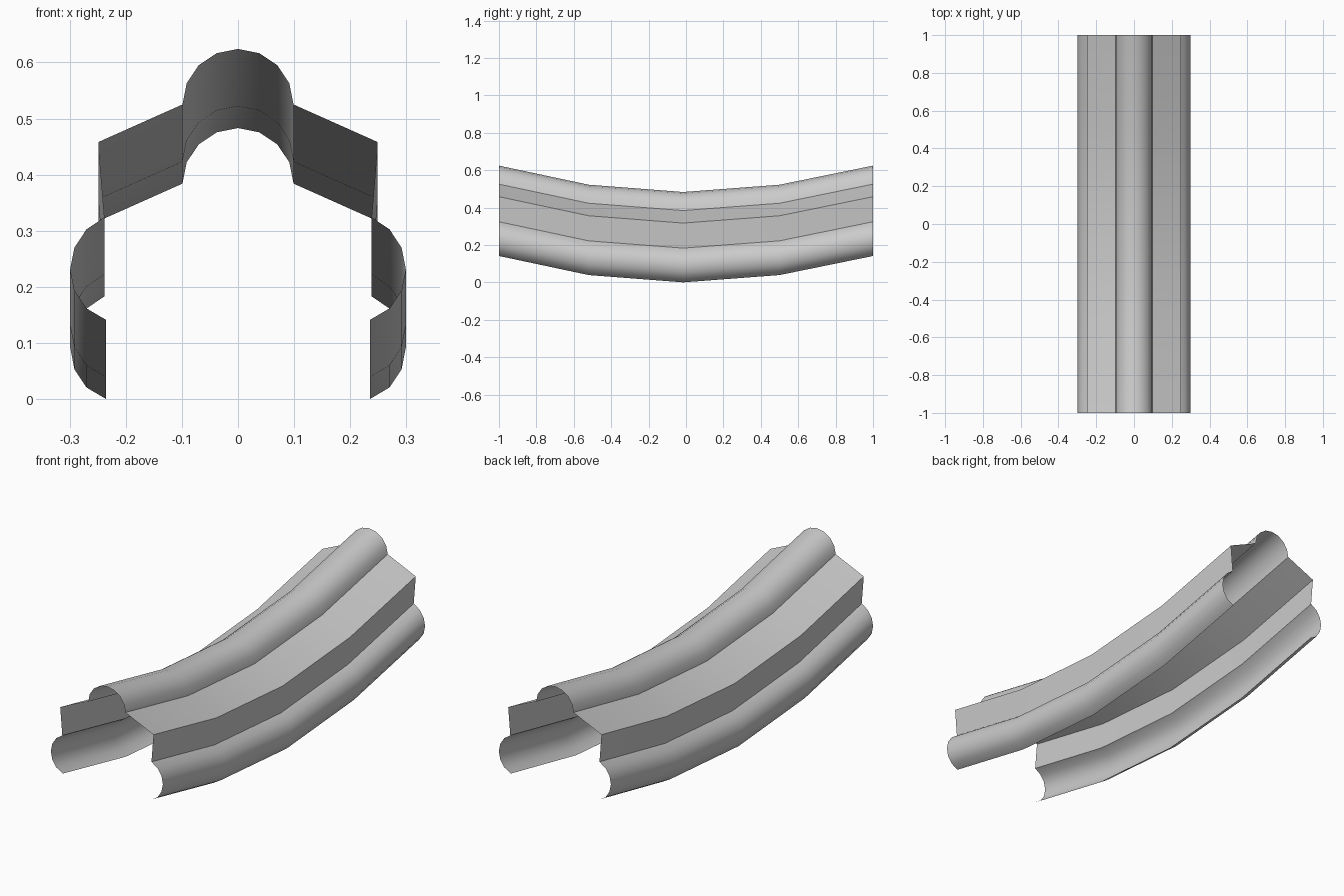
import bpy
import bmesh
from math import sin, cos, radians

if "Cube" in bpy.data.objects:
    bpy.data.objects.remove(bpy.data.objects["Cube"])

steel = bpy.data.materials.new("grey_steel")
steel.use_nodes = True
GREY = (0.6, 0.6, 0.6, 1)
steel.diffuse_color = GREY
steel.node_tree.nodes["Principled BSDF"].inputs["Base Color"].default_value = GREY

# Sagging path: (y, height above the lowest station)
PATH = [(-1, 0.141), (-0.52, 0.039), (-0.015, 0), (0.5, 0.039), (1, 0.141)]


def arc(cx, cz, radius, start, end, steps):
    """Points of a circular arc in the x-z plane."""
    angles = [radians(start + (end - start) * i / steps) for i in range(steps + 1)]
    return [(cx + radius * cos(a), cz + radius * sin(a)) for a in angles]


def sweep(name, profile, mirrored=False):
    """Carry an open x-z profile along the path as a thin sheet."""
    bm = bmesh.new()
    rows = [[bm.verts.new((x, y, z + lift)) for x, z in profile] for y, lift in PATH]
    for a, b in zip(rows, rows[1:]):
        for i in range(len(profile) - 1):
            bm.faces.new((a[i], a[i + 1], b[i + 1], b[i]))
    if mirrored:
        for v in bm.verts:
            v.co.x = -v.co.x
        bmesh.ops.reverse_faces(bm, faces=bm.faces)
    # Profiles run from the crown down the +x side, so normals point outward
    mesh = bpy.data.meshes.new(name)
    bm.to_mesh(mesh)
    bm.free()
    mesh.materials.append(steel)
    obj = bpy.data.objects.new(name, mesh)
    bpy.context.collection.objects.link(obj)
    bpy.ops.object.select_all(action="DESELECT")
    obj.select_set(True)
    bpy.context.view_layer.objects.active = obj
    bpy.ops.object.shade_smooth_by_angle(angle=radians(30))


# Rounded crown along the centre
sweep("crown", arc(0, 0.384, 0.099, 180, 0, 8))

# Sloping shoulders, upright walls and rounded lower rails on both sides
rail = arc(0.199, 0.091, 0.1, 67, -67, 6)
rail[-1] = (0.235, 0)
shoulder = [(0.099, 0.384), (0.249, 0.317)]
wall = [shoulder[-1], rail[0]]
for side, flip in (("left", False), ("right", True)):
    sweep(side + "_shoulder", shoulder, flip)
    sweep(side + "_wall", wall, flip)
    sweep(side + "_rail", rail, flip)
